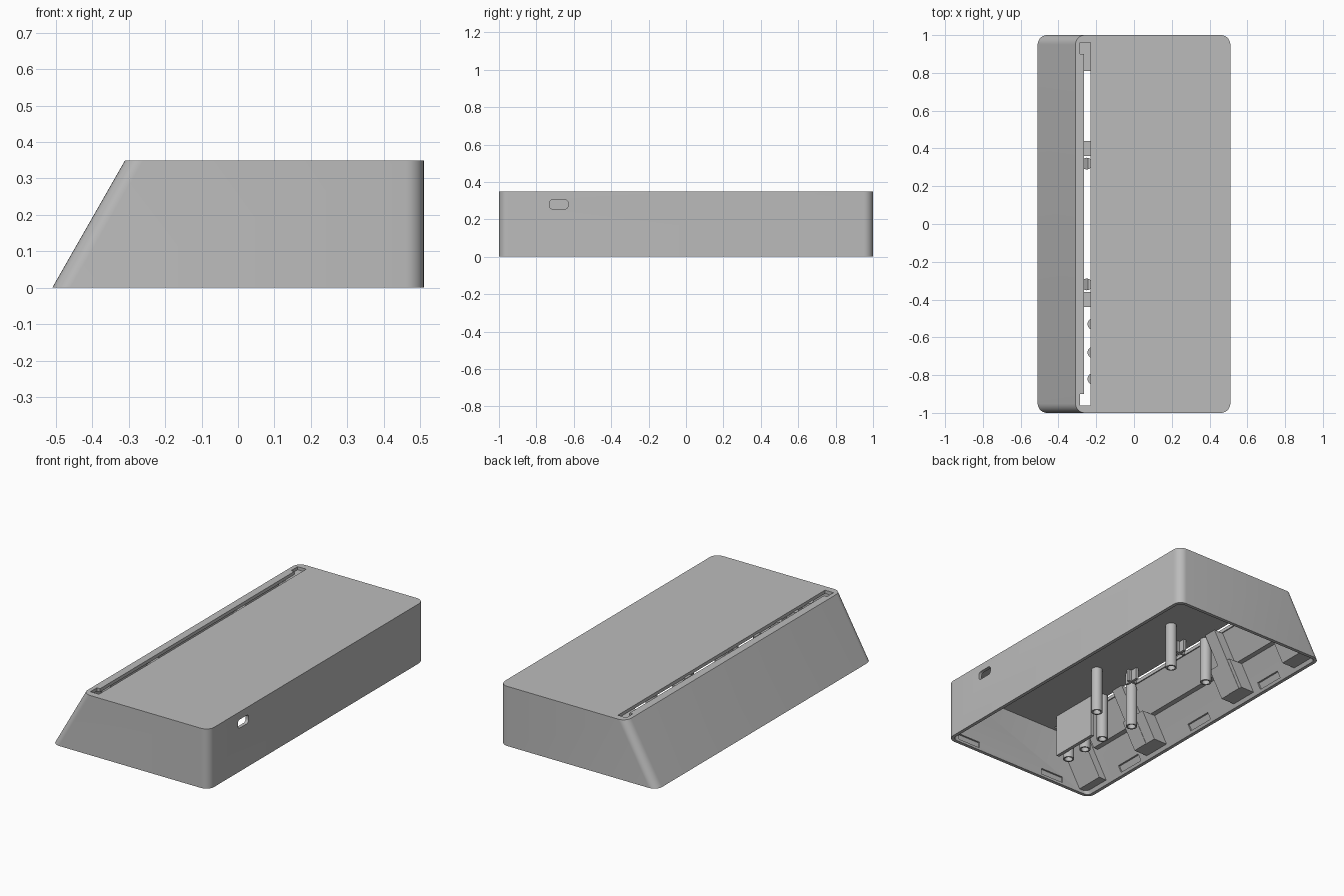
import bpy, bmesh, math
from mathutils import Vector

if "Cube" in bpy.data.objects:
    bpy.data.objects.remove(bpy.data.objects["Cube"])

grey = bpy.data.materials.new("plain grey")
grey.use_nodes = True
grey.diffuse_color = (0.5, 0.5, 0.5, 1)
grey.node_tree.nodes["Principled BSDF"].inputs["Base Color"].default_value = (0.5, 0.5, 0.5, 1)

HALF_X, HALF_Y, HEIGHT, WALL, RADIUS = 0.51, 1.0, 0.35, 0.02, 0.05
LEAN = 0.2 / HEIGHT
CEILING = HEIGHT - WALL


def slope_x(z):
    """Inner surface of the leaning wall."""
    return -HALF_X + WALL + LEAN * z


def finish(name, bm):
    bmesh.ops.recalc_face_normals(bm, faces=bm.faces)
    mesh = bpy.data.meshes.new(name)
    bm.to_mesh(mesh)
    bm.free()
    mesh.materials.append(grey)
    ob = bpy.data.objects.new(name, mesh)
    bpy.context.collection.objects.link(ob)
    return ob


def loft(name, bottom, top):
    """Solid between two matching loops of points."""
    bm = bmesh.new()
    a = [bm.verts.new(p) for p in bottom]
    b = [bm.verts.new(p) for p in top]
    bm.faces.new(a)
    bm.faces.new(b)
    for i in range(len(a)):
        j = (i + 1) % len(a)
        bm.faces.new((a[i], a[j], b[j], b[i]))
    return finish(name, bm)


def rounded(u0, u1, v0, v1, r, steps=8):
    """Rounded rectangle in two coordinates."""
    pts = []
    corners = ((u1 - r, v1 - r), (u0 + r, v1 - r), (u0 + r, v0 + r), (u1 - r, v0 + r))
    for q, (cu, cv) in enumerate(corners):
        for s in range(steps + 1):
            t = (q + s / steps) * math.pi / 2
            pts.append((cu + r * math.cos(t), cv + r * math.sin(t)))
    return pts


def hull(name, inset, z0, z1):
    """Rounded block with one leaning side."""
    loops = []
    for z in (z0, z1):
        outline = rounded(-HALF_X + LEAN * z + inset, HALF_X - inset,
                          -HALF_Y + inset, HALF_Y - inset, RADIUS - inset)
        loops.append([(x, y, z) for x, y in outline])
    return loft(name, *loops)


def box(name, x0, x1, y0, y1, z0, z1):
    ring = [(x0, y0), (x1, y0), (x1, y1), (x0, y1)]
    return loft(name, [(x, y, z0) for x, y in ring], [(x, y, z1) for x, y in ring])


def slab(name, y0, y1, z0, z1, near, far):
    """Block following the leaning wall, from near to far off its inner face."""
    ring = [(slope_x(z0) + near, z0), (slope_x(z0) + far, z0),
            (slope_x(z1) + far, z1), (slope_x(z1) + near, z1)]
    return loft(name, [(x, y0, z) for x, z in ring], [(x, y1, z) for x, z in ring])


def cut(target, cutter):
    cutter.hide_render = True
    mod = target.modifiers.new("cut", "BOOLEAN")
    mod.operation, mod.solver, mod.object = "DIFFERENCE", "EXACT", cutter
    bpy.context.view_layer.objects.active = target
    bpy.ops.object.modifier_apply(modifier=mod.name)
    bpy.data.objects.remove(cutter)


def smooth(ob):
    bpy.ops.object.select_all(action="DESELECT")
    ob.select_set(True)
    bpy.context.view_layer.objects.active = ob
    bpy.ops.object.shade_smooth_by_angle(angle=math.radians(30))


def post(name, x, y, trimmed=False):
    """Hollow screw post hanging from the ceiling."""
    z0, z1, r = 0.06, CEILING + 0.005, 0.031
    bm = bmesh.new()
    bmesh.ops.create_cone(bm, cap_ends=True, segments=24, radius1=r, radius2=r, depth=z1 - z0)
    bmesh.ops.translate(bm, verts=bm.verts, vec=(x, y, (z0 + z1) / 2))
    end = min(bm.faces, key=lambda f: f.calc_center_median().z)
    bmesh.ops.inset_region(bm, faces=[end], thickness=0.009)
    hole = bmesh.ops.extrude_discrete_faces(bm, faces=[end])["faces"][0]
    bmesh.ops.translate(bm, verts=hole.verts, vec=(0, 0, 0.12))
    if trimmed:
        # Shave the upper end clear of the slot path
        cutplane = bmesh.ops.bisect_plane(
            bm, geom=bm.verts[:] + bm.edges[:] + bm.faces[:],
            plane_co=(-0.235, 0, HEIGHT), plane_no=Vector((-1, 0, LEAN)), clear_outer=True)
        edges = [e for e in cutplane["geom_cut"] if isinstance(e, bmesh.types.BMEdge)]
        bmesh.ops.holes_fill(bm, edges=edges)
    smooth(finish(name, bm))


# Hollow shell, open underneath
shell = hull("shell", 0, 0, HEIGHT)
cut(shell, hull("cavity", WALL, -0.05, CEILING))

# Long slot in the top with wider ends
cut(shell, box("slot", -0.265, -0.23, -0.96, 0.96, 0.3, 0.4))
for s in (-1, 1):
    y0, y1 = sorted((s * 0.9, s * 0.96))
    cut(shell, box("slot_end", -0.285, -0.24, y0, y1, 0.32, 0.4))

# Cable port in the upright long wall
port = rounded(-0.73, -0.63, 0.255, 0.305, 0.018, 5)
cut(shell, loft("port", [(0.45, y, z) for y, z in port], [(0.55, y, z) for y, z in port]))

# Shallow snap recesses around the rim
for y in (-0.6, 0, 0.6):
    cut(shell, slab("snap", y - 0.085, y + 0.085, 0.015, 0.05, -0.01, 0.02))
    cut(shell, box("snap", 0.47, 0.5, y - 0.085, y + 0.085, 0.015, 0.05))
for x in (-0.23, 0.37):
    for s in (-1, 1):
        y0, y1 = sorted((s * 0.96, s * 0.99))
        cut(shell, box("snap", x - 0.075, x + 0.075, y0, y1, 0.015, 0.05))
smooth(shell)

# Screw posts
for side, s in (("front", -1), ("back", 1)):
    post(side + "_inner_post", 0, s * 0.32)
    post(side + "_slot_post", -0.25, s * 0.32, True)
for i, y in enumerate((-0.82, -0.68, -0.53)):
    post("button_post_%d" % (i + 1), -0.215, y)

# Ribs and corner brackets, mirrored front to back
for side, s in (("front", -1), ("back", 1)):
    y0, y1 = sorted((s * 0.36, s * 0.44))
    slab(side + "_rib", y0, y1, 0.02, CEILING - 0.002, -0.005, 0.09)
    y0, y1 = sorted((s * 0.29, s * 0.46))
    slab(side + "_rib_foot", y0, y1, 0.02, 0.17, -0.005, 0.088)
    y0, y1 = sorted((s * 0.2, s * 0.215))
    box(side + "_bracket_long", -0.19, -0.13, y0, y1, 0.26, CEILING + 0.005)
    y0, y1 = sorted((s * 0.16, s * 0.25))
    box(side + "_bracket_cross", -0.165, -0.15, y0, y1, 0.262, CEILING + 0.005)

# Ledge on the leaning wall, end blocks and button backing plate
slab("ledge", -0.78, 0.78, 0.17, CEILING + 0.002, -0.005, 0.03)
slab("back_end_block", 0.81, 0.985, 0.02, CEILING + 0.002, -0.005, 0.085)
slab("front_end_rail", -0.985, -0.81, 0.02, 0.25, -0.005, 0.05)
box("button_plate", -0.18, -0.16, -0.86, -0.56, 0.08, CEILING + 0.005)
